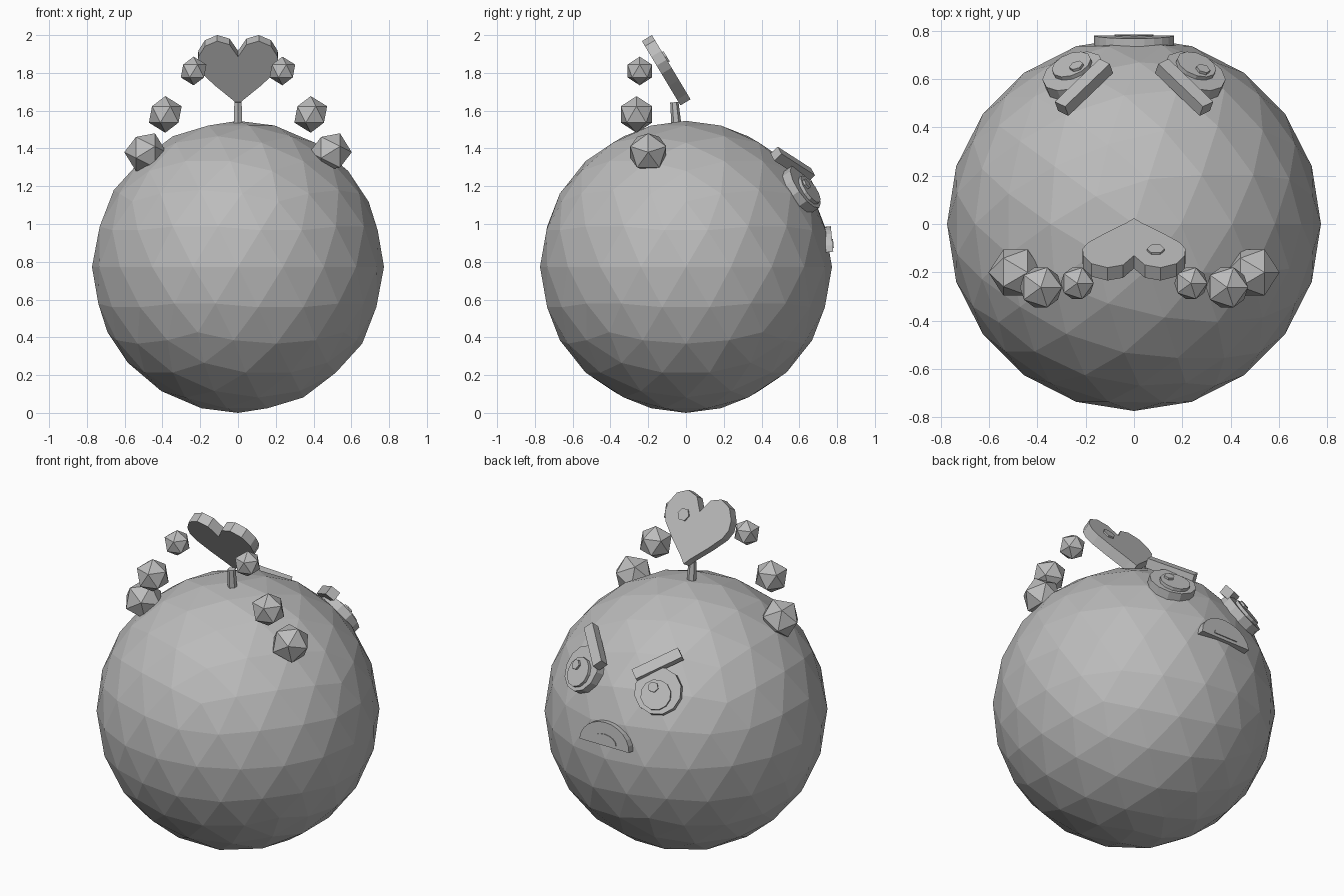
import bpy, bmesh, math
from mathutils import Matrix, Vector

if "Cube" in bpy.data.objects:
    bpy.data.objects.remove(bpy.data.objects["Cube"], do_unlink=True)

grey = bpy.data.materials.new("plain grey")
grey.use_nodes = True
grey.diffuse_color = (0.5, 0.5, 0.5, 1)
grey.node_tree.nodes["Principled BSDF"].inputs["Base Color"].default_value = (0.5, 0.5, 0.5, 1)

R = 0.773
CENTRE = Vector((0, 0, R))


def finish(name, bm, matrix):
    """Turn a bmesh into a flat-shaded object placed by a matrix."""
    bmesh.ops.recalc_face_normals(bm, faces=bm.faces)
    mesh = bpy.data.meshes.new(name)
    bm.to_mesh(mesh)
    bm.free()
    mesh.materials.append(grey)
    obj = bpy.data.objects.new(name, mesh)
    obj.matrix_world = matrix
    bpy.context.collection.objects.link(obj)
    return obj


def frame(origin, normal, right):
    """Matrix whose local z is the normal and local x follows right."""
    z = Vector(normal).normalized()
    x = Vector(right)
    x = (x - z * x.dot(z)).normalized()
    rot = Matrix((x, z.cross(x), z)).transposed().to_4x4()
    return Matrix.Translation(origin) @ rot


def ball(name, centre, radius, level, tilt=0):
    bm = bmesh.new()
    bmesh.ops.create_icosphere(bm, subdivisions=level, radius=radius)
    finish(name, bm, Matrix.Translation(centre) @ Matrix.Rotation(tilt, 4, "Y"))


def plate(name, outline, z0, z1, matrix):
    """Extrude a flat outline from local z0 to z1."""
    bm = bmesh.new()
    face = bm.faces.new([bm.verts.new((x, y, z0)) for x, y in outline])
    top = bmesh.ops.extrude_face_region(bm, geom=[face])
    verts = [v for v in top["geom"] if isinstance(v, bmesh.types.BMVert)]
    bmesh.ops.translate(bm, verts=verts, vec=(0, 0, z1 - z0))
    finish(name, bm, matrix)


def arc(radius, sides, sweep=math.tau, cx=0, cy=0, squash=1):
    """Points of a circle, or of a half disc when the sweep is pi."""
    count = sides if sweep == math.tau else sides + 1
    return [(cx + radius * math.cos(sweep * i / sides),
             cy + squash * radius * math.sin(sweep * i / sides)) for i in range(count)]


# Body
ball("body", CENTRE, R, 3)

# Floating beads, eyes and brows on both sides
for side, label in ((1, "left"), (-1, "right")):
    ball(f"{label}_large_bead", (side * 0.49, -0.2, 1.38), 0.112, 1, math.atan(0.5))
    ball(f"{label}_medium_bead", (side * 0.385, -0.262, 1.58), 0.097, 1)
    ball(f"{label}_small_bead", (side * 0.235, -0.245, 1.81), 0.076, 1)

    # Eye: stacked discs, with the glint shifted the same way on both eyes
    spot = Vector((side * 0.25, 0.623, 1.19))
    normal = spot - CENTRE
    eye = frame(spot, normal, (-1, 0, 0))
    plate(f"{label}_eye", arc(0.132, 12), -0.04, 0.012, eye)
    plate(f"{label}_pupil", arc(0.085, 12, cy=-0.025), 0, 0.03, eye)
    plate(f"{label}_glint", arc(0.03, 6, cx=-0.025, cy=0.01), 0.02, 0.042, eye)

    # Slanted brow, lower at its inner end
    spot = Vector((side * 0.207, 0.565, 1.315))
    brow = frame(spot, spot - CENTRE, (side * 0.19, -0.183, 0.117))
    bm = bmesh.new()
    bmesh.ops.create_cube(bm, size=1, matrix=Matrix.Diagonal((0.28, 0.06, 0.055, 1)))
    finish(f"{label}_brow", bm, brow)

# Frowning mouth
mouth = frame((0, 0.775, 0.853), (0, 1, 0.1), (-1, 0, 0))
plate("mouth", arc(0.165, 12, math.pi, squash=0.82), -0.045, 0.005, mouth)
plate("tongue", arc(0.08, 8, math.pi, cy=0.02, squash=0.6), 0, 0.01, mouth)

# Stem on the crown
bm = bmesh.new()
bmesh.ops.create_cone(bm, cap_ends=True, segments=6, radius1=0.027, radius2=0.022, depth=0.13)
finish("stem", bm, frame((0, -0.056, 1.58), (0, -0.09, 1), (1, 0, 0)))

# Heart plate leaning away from the face
half = [(0.03, 0.035), (0.12, 0.12), (0.19, 0.195), (0.213, 0.245), (0.21, 0.3),
        (0.175, 0.365), (0.11, 0.397), (0.045, 0.375)]
outline = [(0, 0)] + half + [(0, 0.3)] + [(-x, y) for x, y in reversed(half)]
lean = math.radians(31)
heart = frame((0, 0.024, 1.66), (0, math.cos(lean), math.sin(lean)), (-1, 0, 0))
plate("heart", outline, -0.062, 0, heart)
plate("heart_glint", arc(0.037, 6, cx=-0.09, cy=0.26), -0.01, 0.009, heart)
